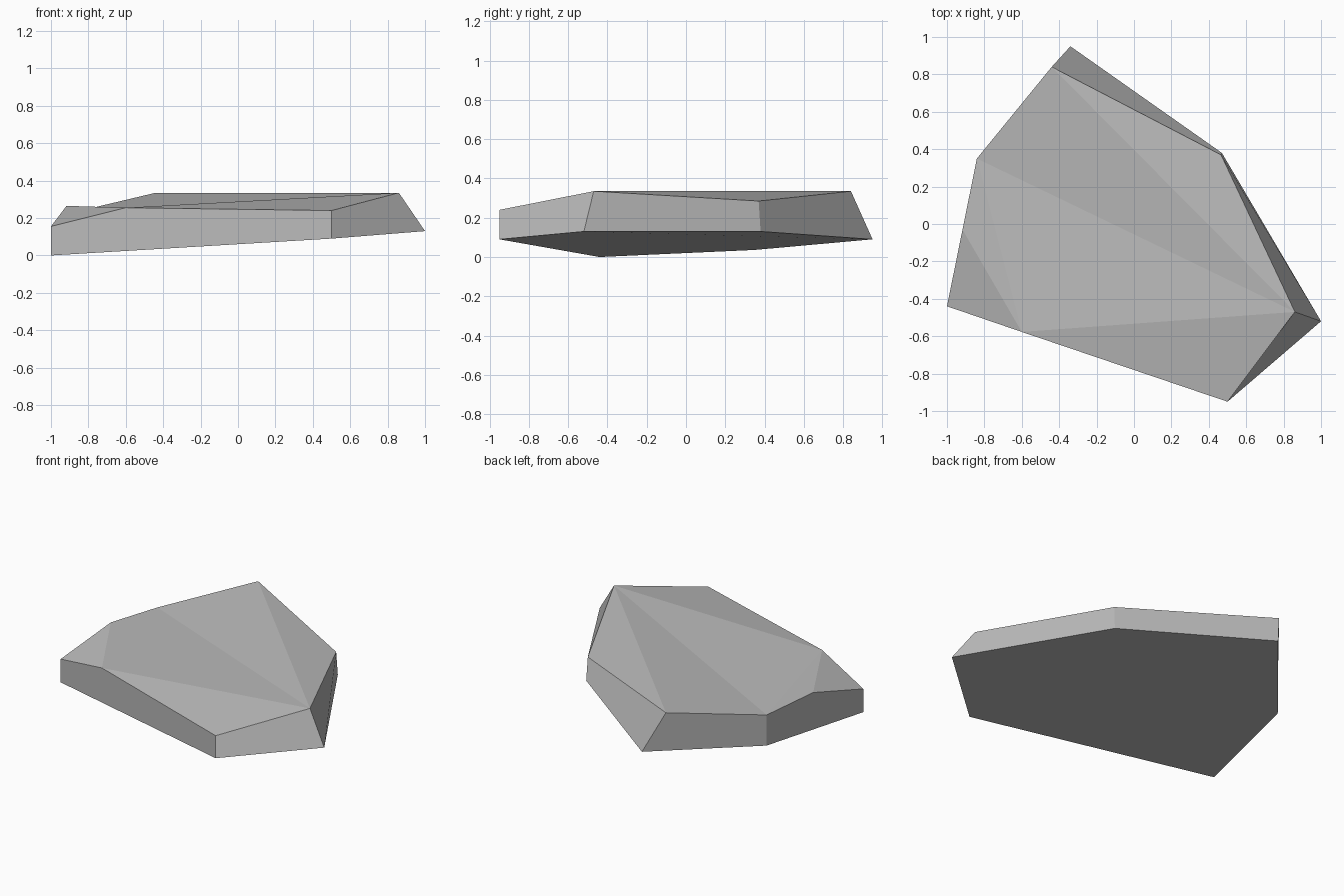
import bpy
import bmesh

cube = bpy.data.objects.get("Cube")
if cube:
    bpy.data.objects.remove(cube, do_unlink=True)

# Single stone colour
stone = bpy.data.materials.new("stone_grey")
stone.use_nodes = True
grey = (0.5, 0.5, 0.5, 1.0)
stone.diffuse_color = grey
stone.node_tree.nodes["Principled BSDF"].inputs["Base Color"].default_value = grey

# Corners of the tilted underside and of the chipped top rim
base = dict(west=(-1, -0.44, 0), south=(0.5, -0.95, 0.09), east=(1, -0.52, 0.13),
            northeast=(0.47, 0.38, 0.13), north=(-0.34, 0.95, 0.09),
            northwest=(-0.84, 0.35, 0.036))
rim = dict(tip=(-1, -0.44, 0.155), chip_front=(-0.6, -0.577, 0.255),
           front=(0.5, -0.95, 0.24), right=(0.86, -0.47, 0.335),
           dip=(0.465, 0.37, 0.285), back=(-0.44, 0.84, 0.335),
           left=(-0.84, 0.35, 0.24), chip_back=(-0.917, -0.03, 0.265))

bm = bmesh.new()
v = {name: bm.verts.new(co) for name, co in (base | rim).items()}


def face(names):
    bm.faces.new([v[n] for n in names.split()])


# Underside
bm.faces.new([v[n] for n in reversed(base)])

# Side walls
for wall in ("west south front chip_front tip",
             "south east right front",
             "east northeast dip right",
             "northeast north back dip",
             "north northwest left back",
             "northwest west tip chip_back left"):
    face(wall)

# Gently folded top and the chipped corner
for facet in ("tip chip_front chip_back",
              "left chip_back chip_front",
              "left chip_front right",
              "chip_front front right",
              "left right back",
              "right dip back"):
    face(facet)

bmesh.ops.recalc_face_normals(bm, faces=bm.faces)
mesh = bpy.data.meshes.new("flat_rock")
bm.to_mesh(mesh)
bm.free()
mesh.materials.append(stone)
bpy.context.collection.objects.link(bpy.data.objects.new("flat_rock", mesh))
